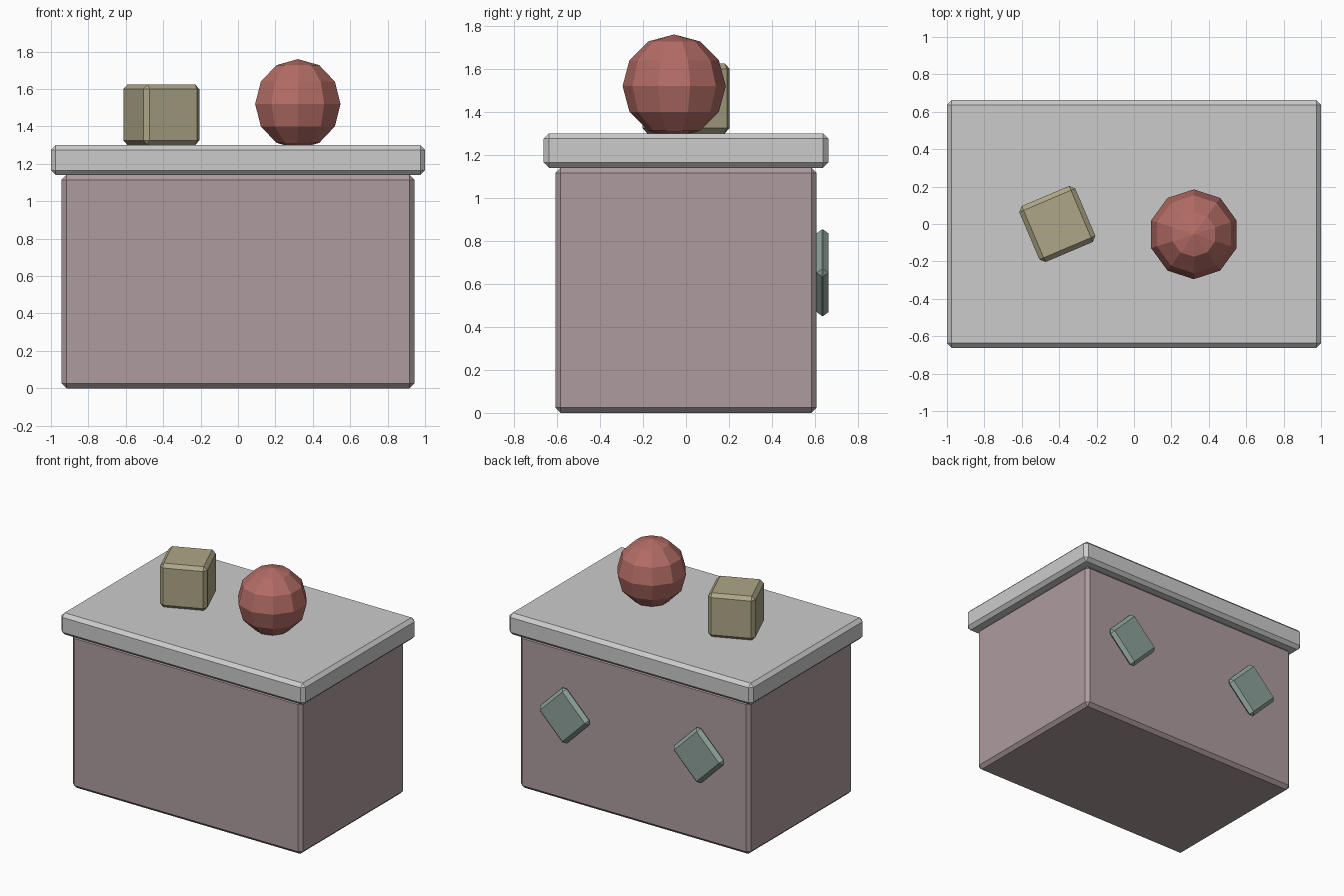
import bpy, bmesh
from math import radians

if "Cube" in bpy.data.objects:
    bpy.data.objects.remove(bpy.data.objects["Cube"])


def material(name, rgb):
    m = bpy.data.materials.new(name)
    m.diffuse_color = (*rgb, 1)
    m.use_nodes = True
    m.node_tree.nodes["Principled BSDF"].inputs["Base Color"].default_value = m.diffuse_color
    return m


def finish(name, bm, loc, rot=(0, 0, 0), mat=None):
    mesh = bpy.data.meshes.new(name)
    bm.to_mesh(mesh)
    bm.free()
    ob = bpy.data.objects.new(name, mesh)
    ob.location = loc
    ob.rotation_euler = [radians(a) for a in rot]
    if mat:
        mesh.materials.append(mat)
    bpy.context.collection.objects.link(ob)
    return ob


def chamfered_box(name, size, loc, rot=(0, 0, 0), mat=None, width=0.025):
    bm = bmesh.new()
    bmesh.ops.create_cube(bm, size=1)
    bmesh.ops.scale(bm, vec=size, verts=bm.verts)
    bmesh.ops.bevel(bm, geom=bm.edges[:], offset=width, offset_type='OFFSET',
                    segments=1, profile=0.5, affect='EDGES')
    return finish(name, bm, loc, rot, mat)


pink = material("dusty_pink", (0.42, 0.33, 0.345))
sand = material("sand", (0.42, 0.38, 0.24))
red = material("brick_red", (0.45, 0.15, 0.13))
teal = material("grey_teal", (0.27, 0.36, 0.33))

# Counter body and overhanging top slab
chamfered_box("counter_body", (1.885, 1.216, 1.14), (0, 0, 0.57), mat=pink)
chamfered_box("counter_top", (2.0, 1.324, 0.16), (0, 0, 1.22))

# Turned block on the top
chamfered_box("block", (0.325, 0.325, 0.325), (-0.41, 0, 1.4625), (0, 0, 23), sand)

# Faceted ball, sunk slightly into the top
bm = bmesh.new()
bmesh.ops.create_uvsphere(bm, u_segments=10, v_segments=6, radius=0.24)
finish("ball", bm, (0.32, -0.055, 1.52), mat=red)

# Diamond plates on the back face
for side, x in (("left", -0.55), ("right", 0.55)):
    chamfered_box(f"{side}_back_plate", (0.31, 0.054, 0.31), (x, 0.635, 0.652),
                  (0, 45, 0), teal)
